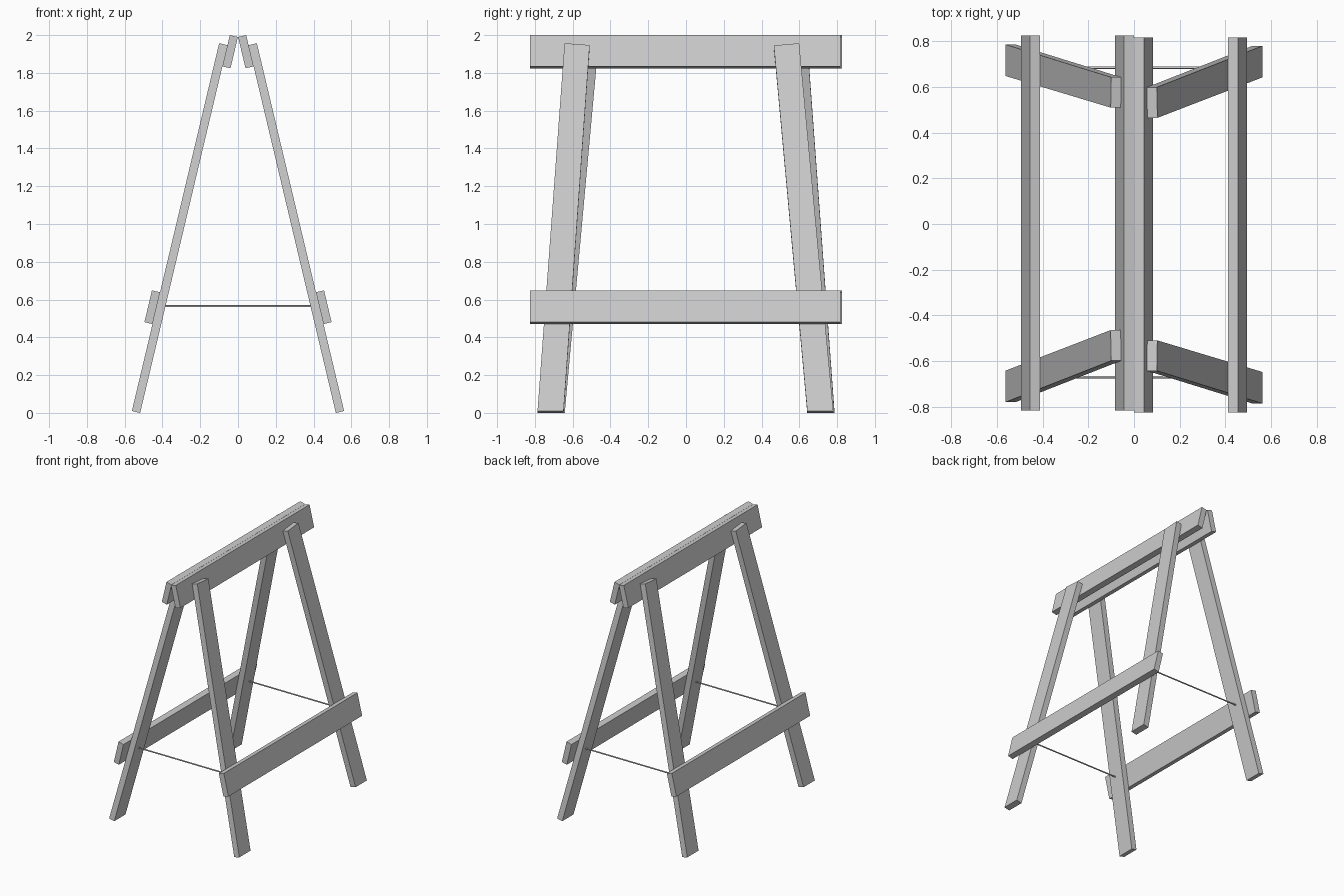
import bpy, bmesh
from math import radians, pi
from mathutils import Matrix, Vector

if "Cube" in bpy.data.objects:
    bpy.data.objects.remove(bpy.data.objects["Cube"], do_unlink=True)

grey = bpy.data.materials.new("plain grey")
grey.use_nodes = True
grey.diffuse_color = (0.6, 0.6, 0.6, 1)
grey.node_tree.nodes["Principled BSDF"].inputs["Base Color"].default_value = (0.6, 0.6, 0.6, 1)

LEAN = Matrix.Rotation(-radians(13.35), 4, 'Y')


def add_object(name, bm):
    bmesh.ops.recalc_face_normals(bm, faces=bm.faces)
    mesh = bpy.data.meshes.new(name)
    bm.to_mesh(mesh)
    bm.free()
    mesh.materials.append(grey)
    obj = bpy.data.objects.new(name, mesh)
    bpy.context.collection.objects.link(obj)
    return obj


def plank(name, outline, inner, thick, turn):
    """Extrude a (y, slope height) outline outward from the leaning plane."""
    bm = bmesh.new()
    face = bm.faces.new([bm.verts.new((inner, y, v)) for y, v in outline])
    moved = bmesh.ops.extrude_face_region(bm, geom=[face])["geom"]
    verts = [g for g in moved if isinstance(g, bmesh.types.BMVert)]
    bmesh.ops.translate(bm, vec=Vector((thick, 0, 0)), verts=verts)
    bmesh.ops.transform(bm, matrix=turn @ LEAN, verts=bm.verts)
    return add_object(name, bm)


def board(name, low, high, inner, turn):
    y0, y1 = -0.825, 0.817
    plank(name, [(y0, low), (y1, low), (y1, high), (y0, high)], inner, 0.044, turn)


# Two leaning frames, one the half turn of the other
for side, angle in (("left", 0), ("right", pi)):
    turn = Matrix.Rotation(angle, 4, 'Z')
    board(side + "_top_board", 1.766, 1.936, 0.46, turn)
    board(side + "_lower_board", 0.353, 0.526, 0.549, turn)
    # Splayed legs with flat feet and square-cut tops
    foot = -0.12
    plank(side + "_leg_a", [(-0.786, foot), (-0.648, foot), (-0.51, 1.871), (-0.643, 1.881)],
          0.504, 0.045, turn)
    plank(side + "_leg_b", [(0.642, foot), (0.78, foot), (0.599, 1.881), (0.465, 1.869)],
          0.504, 0.045, turn)

# Thin tie rods between opposite legs
for name, y in (("front_tie_rod", -0.671), ("back_tie_rod", 0.685)):
    bm = bmesh.new()
    bmesh.ops.create_cone(bm, cap_ends=True, segments=12, radius1=0.005, radius2=0.005, depth=0.78)
    bmesh.ops.transform(bm, verts=bm.verts,
                        matrix=Matrix.Translation((0, y, 0.565)) @ Matrix.Rotation(pi / 2, 4, 'Y'))
    rod = add_object(name, bm)
    for poly in rod.data.polygons:
        poly.use_smooth = len(poly.vertices) == 4
